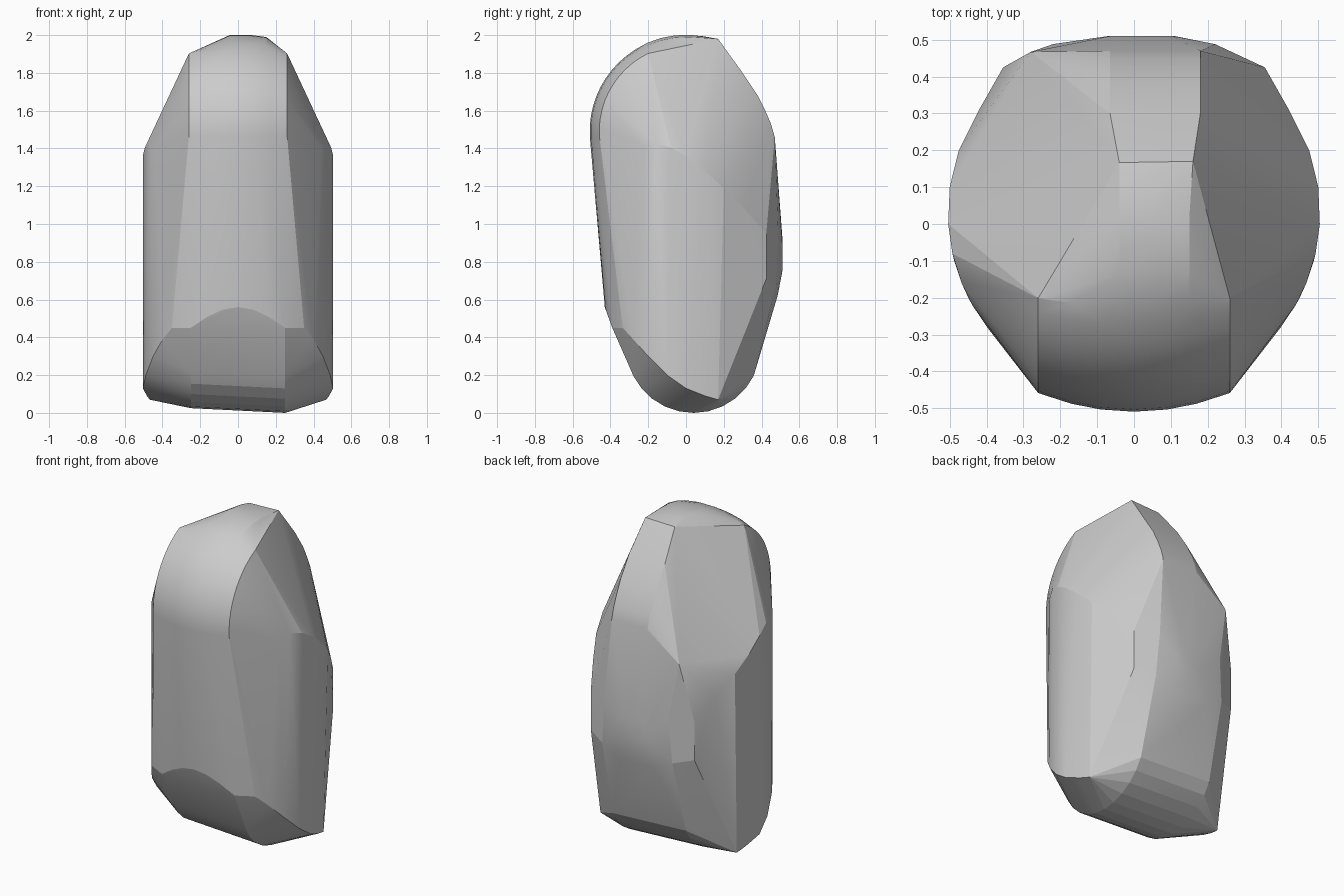
import bpy, bmesh
from math import sin, cos, radians, sqrt

if "Cube" in bpy.data.objects:
    bpy.data.objects.remove(bpy.data.objects["Cube"])

pts = []

def crown(x):
    # radius of the crowned upper wheel at offset x
    return 0.51 - 0.75 * x * x

# upper front: crowned barrel turning about x, centre (y 0, z 1.49)
for i in range(12):
    a = radians(-3 + i * 67 / 11)
    for x in (-0.26, -0.17, -0.09, 0, 0.09, 0.17, 0.26):
        r = crown(x)
        pts.append((x, -r * cos(a), 1.49 + r * sin(a)))

# narrow top strip running to the back
for i in range(6):
    a = radians(66 + i * 43 / 5)
    for x, r in ((-0.04, 0.512), (0.06, 0.512), (0.15, 0.5)):
        pts.append((x, -r * cos(a), 1.49 + r * sin(a)))
pts.append((0.16, 0.17, 1.98))

# upper back strip
for y, z in ((0.30, 1.80), (0.38, 1.68), (0.42, 1.60), (0.45, 1.53), (0.47, 1.46)):
    pts += [(-0.065, y, z), (0.18, y, z)]
pts.append((-0.28, 0.467, 1.30))

# side walls: vertical cylinder cut by an upper and a lower curve (y, z)
upper = [(-0.22, 1.40), (-0.16, 1.425), (-0.08, 1.405), (0.0, 1.36), (0.1, 1.28),
         (0.2, 1.19), (0.31, 1.08)]
lower = [(-0.28, 0.39), (-0.2, 0.30), (-0.1, 0.20), (0.0, 0.13), (0.1, 0.09), (0.17, 0.07)]
for s in (-1, 1):
    for y, z in upper + lower:
        x = sqrt(0.505 ** 2 - (y - 0.03) ** 2)
        if z < 0.1:
            x -= 0.018
        pts.append((s * x, y, z))
    pts += [(s * 0.355, 0.425, 0.95), (s * 0.355, 0.425, 0.71)]

# lower front: arched edge
for s in (-1, 1):
    pts += [(s * 0.35, -0.335, 0.45), (s * 0.25, -0.39, 0.45),
            (s * 0.16, -0.412, 0.51), (s * 0.08, -0.425, 0.547)]
pts.append((0, -0.43, 0.56))

# back: shallow bulge with a small flat disc
for i in range(16):
    a = radians(i * 22.5)
    pts.append((0.02 + 0.09 * cos(a), 0.51, 0.84 + 0.09 * sin(a)))
for s in (-1, 1):
    pts += [(s * 0.22, 0.488, 0.95), (s * 0.24, 0.478, 0.68), (s * 0.12, 0.485, 0.62)]

# bottom: rocker barrel, slightly tilted sideways
for i in range(11):
    a = radians(-153 + i * 126 / 10)
    for x, lift in ((-0.25, 0.025), (0, 0.012), (0.25, 0.0)):
        pts.append((x, 0.04 + 0.357 * cos(a), 0.357 + 0.357 * sin(a) + lift))

# wrap everything in one convex skin
bm = bmesh.new()
for p in pts:
    bm.verts.new(p)
res = bmesh.ops.convex_hull(bm, input=bm.verts[:])
bmesh.ops.delete(bm, geom=[v for v in bm.verts if not v.link_faces], context='VERTS')
bmesh.ops.dissolve_limit(bm, angle_limit=radians(1.0), verts=bm.verts[:], edges=bm.edges[:])
bmesh.ops.recalc_face_normals(bm, faces=bm.faces[:])
mesh = bpy.data.meshes.new("body")
bm.to_mesh(mesh)
bm.free()
body = bpy.data.objects.new("body", mesh)
bpy.context.collection.objects.link(body)
body.select_set(True)
bpy.context.view_layer.objects.active = body
bpy.ops.object.shade_smooth_by_angle(angle=radians(12))
